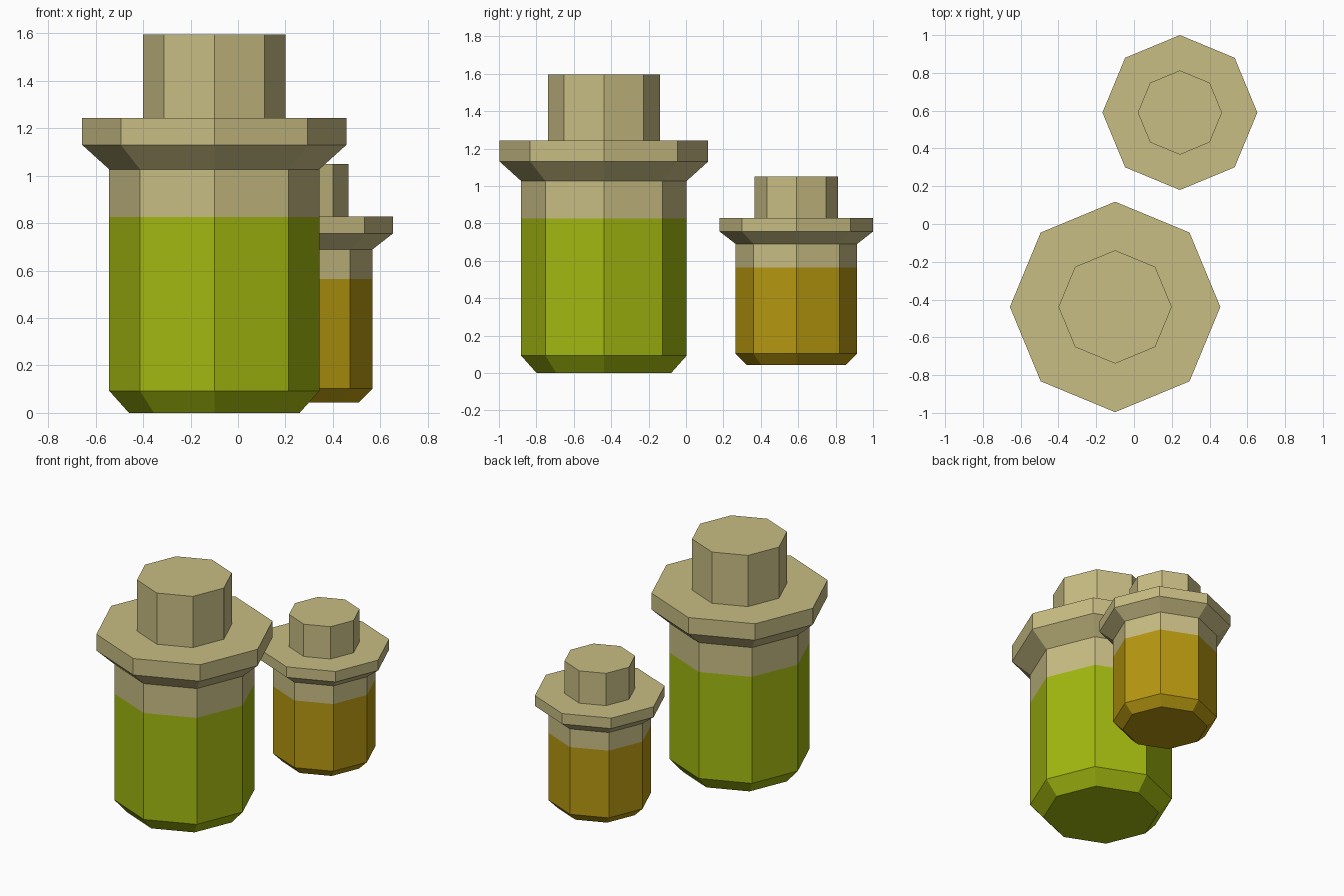
import bpy, bmesh, math

if "Cube" in bpy.data.objects:
    bpy.data.objects.remove(bpy.data.objects["Cube"])


def material(name, rgb):
    m = bpy.data.materials.new(name)
    m.diffuse_color = (*rgb, 1)
    m.use_nodes = True
    m.node_tree.nodes["Principled BSDF"].inputs["Base Color"].default_value = m.diffuse_color
    return m


tan = material("tan", (0.58, 0.51, 0.23))
green = material("lime green", (0.36, 0.48, 0.005))
amber = material("amber", (0.47, 0.31, 0.005))


def lathe(name, centre, profile, mats, tan_above):
    """Eight-sided turned solid from (radius, z) points, capped at both ends."""
    bm = bmesh.new()
    rings = []
    for r, z in profile:
        rings.append([bm.verts.new((r * math.cos(i * math.pi / 4),
                                    r * math.sin(i * math.pi / 4), z))
                      for i in range(8)])
    for low, high in zip(rings, rings[1:]):
        for i in range(8):
            j = (i + 1) % 8
            bm.faces.new((low[i], low[j], high[j], high[i]))
    bm.faces.new(rings[0][::-1])
    bm.faces.new(rings[-1])
    # contents colour below the fill line, tan above it
    for f in bm.faces:
        f.material_index = int(f.calc_center_median().z > tan_above)
    mesh = bpy.data.meshes.new(name)
    bm.to_mesh(mesh)
    bm.free()
    for m in mats:
        mesh.materials.append(m)
    obj = bpy.data.objects.new(name, mesh)
    obj.location = (*centre, 0)
    bpy.context.collection.objects.link(obj)


# large jar: chamfered base, filled body, bare neck, flared rim, stopper
lathe("large_jar", (-0.10, -0.439),
      [(0.36, 0), (0.443, 0.093), (0.443, 0.825), (0.443, 1.027),
       (0.557, 1.13), (0.557, 1.243), (0.30, 1.243), (0.30, 1.595)],
      (green, tan), 0.825)

# small jar, same build, slightly raised
lathe("small_jar", (0.243, 0.59),
      [(0.265, 0.043), (0.325, 0.103), (0.325, 0.565), (0.325, 0.69),
       (0.41, 0.756), (0.41, 0.828), (0.223, 0.828), (0.223, 1.05)],
      (amber, tan), 0.565)
